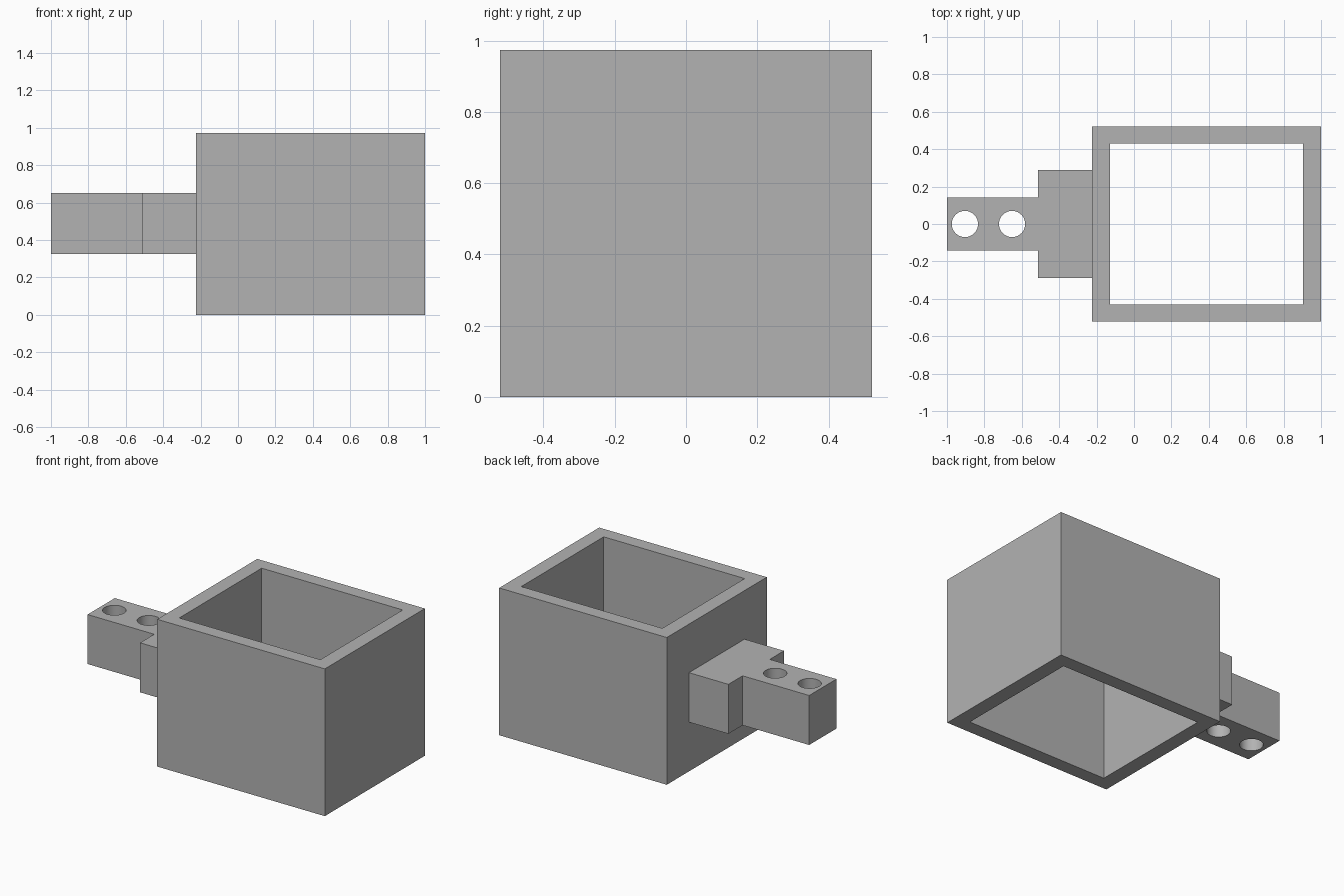
import bpy
import bmesh
from math import cos, sin, tau, radians

cube = bpy.data.objects.get("Cube")
if cube:
    bpy.data.objects.remove(cube, do_unlink=True)

grey = bpy.data.materials.new("plain grey")
grey.use_nodes = True
grey.diffuse_color = (0.45, 0.45, 0.45, 1)
grey.node_tree.nodes["Principled BSDF"].inputs["Base Color"].default_value = (0.45, 0.45, 0.45, 1)


def rectangle(x0, x1, half_y):
    return [(x0, -half_y), (x1, -half_y), (x1, half_y), (x0, half_y)]


def circle(x, radius, sides=48):
    return [(x + radius * cos(tau * i / sides), radius * sin(tau * i / sides))
            for i in range(sides)]


def prism(name, outline, z0, z1):
    """Extrude a counter-clockwise outline from z0 to z1."""
    bm = bmesh.new()
    base = bm.faces.new([bm.verts.new((x, y, z0)) for x, y in outline])
    top = bmesh.ops.extrude_face_region(bm, geom=[base], use_keep_orig=True)["geom"]
    verts = [v for v in top if isinstance(v, bmesh.types.BMVert)]
    bmesh.ops.translate(bm, verts=verts, vec=(0, 0, z1 - z0))
    bmesh.ops.recalc_face_normals(bm, faces=bm.faces)
    mesh = bpy.data.meshes.new(name)
    bm.to_mesh(mesh)
    bm.free()
    mesh.materials.append(grey)
    obj = bpy.data.objects.new(name, mesh)
    bpy.context.collection.objects.link(obj)
    return obj


def select_only(obj):
    bpy.ops.object.select_all(action="DESELECT")
    obj.select_set(True)
    bpy.context.view_layer.objects.active = obj


def cut(obj, outline):
    """Cut a vertical through-opening, then discard the cutter."""
    cutter = prism("cutter", outline, -0.5, 1.5)
    cutter.hide_render = True
    mod = obj.modifiers.new("opening", "BOOLEAN")
    mod.operation = "DIFFERENCE"
    mod.solver = "EXACT"
    mod.object = cutter
    select_only(obj)
    bpy.ops.object.modifier_apply(modifier=mod.name)
    bpy.data.objects.remove(cutter, do_unlink=True)


# Square sleeve, open at top and bottom
sleeve = prism("sleeve", rectangle(-0.225, 1.0, 0.522), 0, 0.973)
cut(sleeve, rectangle(-0.128, 0.903, 0.43))

# Stepped mounting arm: wide shoulder narrowing to a tongue
half = [(-0.225, 0.29), (-0.513, 0.29), (-0.513, 0.142), (-1.0, 0.142)]
outline = half + [(x, -y) for x, y in reversed(half)]
arm = prism("mounting_arm", outline, 0.325, 0.652)

# Two bolt holes through the tongue
for x in (-0.904, -0.652):
    cut(arm, circle(x, 0.07))
select_only(arm)
bpy.ops.object.shade_smooth_by_angle(angle=radians(30))
